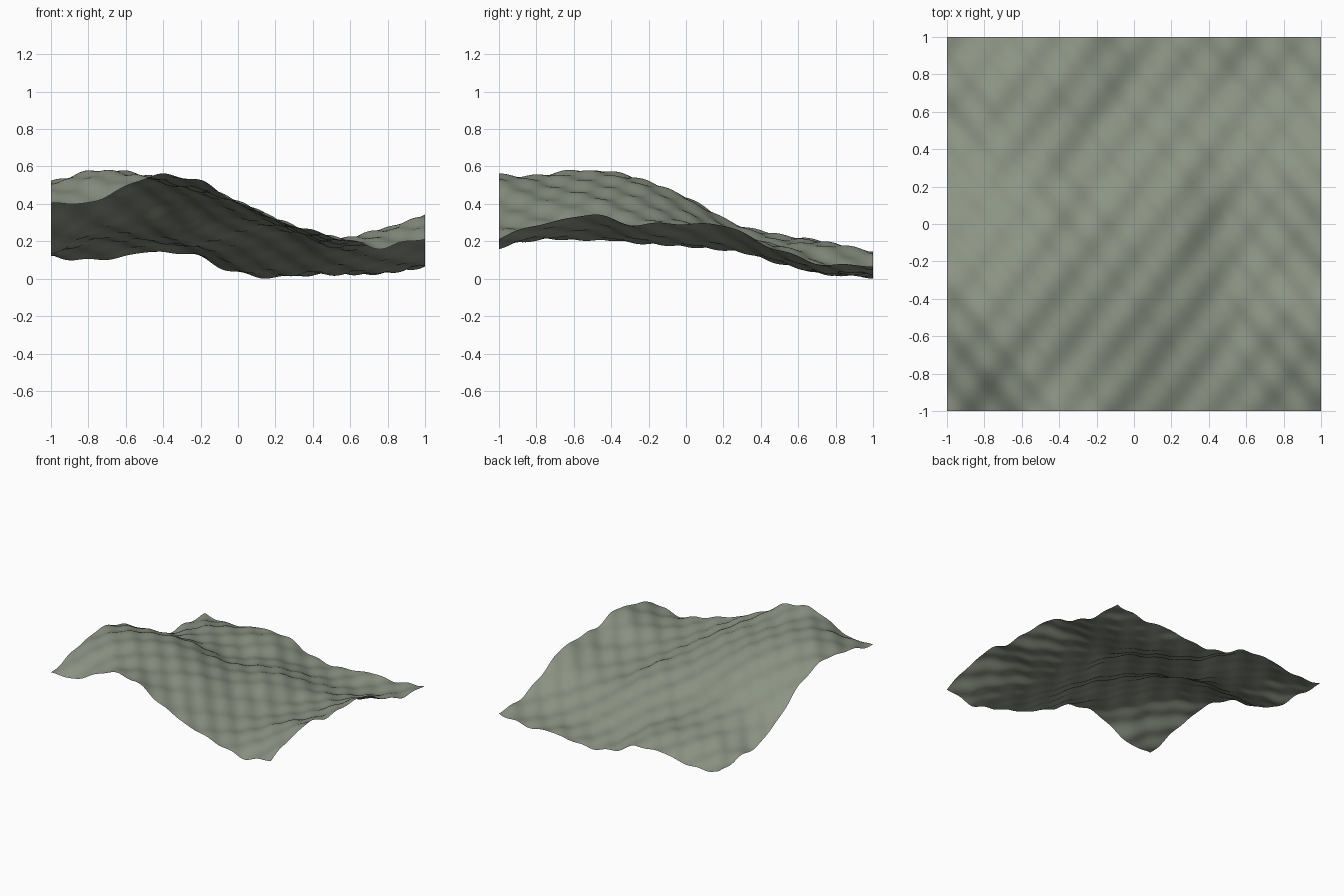
import bpy
import bmesh
import math

cube = bpy.data.objects.get("Cube")
if cube:
    bpy.data.objects.remove(cube)

# Coarse terrain heights in hundredths: rows run front to back, columns from -x to +x
HEIGHTS = (
    (40, 42, 54, 54, 41, 30, 23, 17, 22),
    (46, 54, 55, 49, 41, 30, 22, 23, 30),
    (51, 58, 55, 48, 41, 29, 21, 26, 34),
    (51, 53, 52, 45, 36, 28, 20, 22, 29),
    (41, 43, 43, 36, 30, 28, 18, 20, 30),
    (25, 29, 29, 23, 24, 23, 16, 17, 27),
    (15, 23, 22, 18, 17, 13, 9, 10, 15),
    (14, 19, 19, 18, 8, 4, 3, 4, 8),
    (12, 10, 14, 13, 3, 1, 4, 3, 7),
)
# Fine ripples: amplitude, wavelength, direction of travel in degrees, phase
RIPPLES = ((0.006, 0.21, -37, 0), (0.005, 0.16, 40, 1))
CELLS = 140


def spline(values, t):
    """Smooth curve through evenly spaced values, with t from 0 to 1."""
    last = len(values) - 1
    i = min(int(t * last), last - 1)
    u = t * last - i
    b, c = values[i], values[i + 1]
    a = values[i - 1] if i > 0 else 2 * b - c
    d = values[i + 2] if i + 2 <= last else 2 * c - b
    return b + 0.5 * u * (c - a + u * (2 * a - 5 * b + 4 * c - d + u * (3 * (b - c) + d - a)))


def height(x, y):
    """Coarse terrain with the diagonal ripples laid over it."""
    s, t = (x + 1) / 2, (y + 1) / 2
    z = spline([spline(row, s) for row in HEIGHTS], t) / 100
    for amplitude, wavelength, degrees, phase in RIPPLES:
        angle = math.radians(degrees)
        along = x * math.cos(angle) + y * math.sin(angle)
        z += amplitude * math.sin(math.tau * along / wavelength + phase)
    return z


# Rippled sheet
bm = bmesh.new()
bmesh.ops.create_grid(bm, x_segments=CELLS, y_segments=CELLS, size=1)
for v in bm.verts:
    x = max(-1, min(1, v.co.x))
    y = max(-1, min(1, v.co.y))
    v.co.z = height(x, y)

# Rest the lowest point on the floor
lowest = min(v.co.z for v in bm.verts)
for v in bm.verts:
    v.co.z -= lowest
for face in bm.faces:
    face.smooth = True
mesh = bpy.data.meshes.new("terrain_sheet")
bm.to_mesh(mesh)
bm.free()
terrain = bpy.data.objects.new("terrain_sheet", mesh)
bpy.context.collection.objects.link(terrain)

# Sage grey surface
colour = (0.26, 0.295, 0.23, 1)
sage = bpy.data.materials.new("sage_grey")
sage.use_nodes = True
sage.diffuse_color = colour
sage.node_tree.nodes["Principled BSDF"].inputs["Base Color"].default_value = colour
mesh.materials.append(sage)
